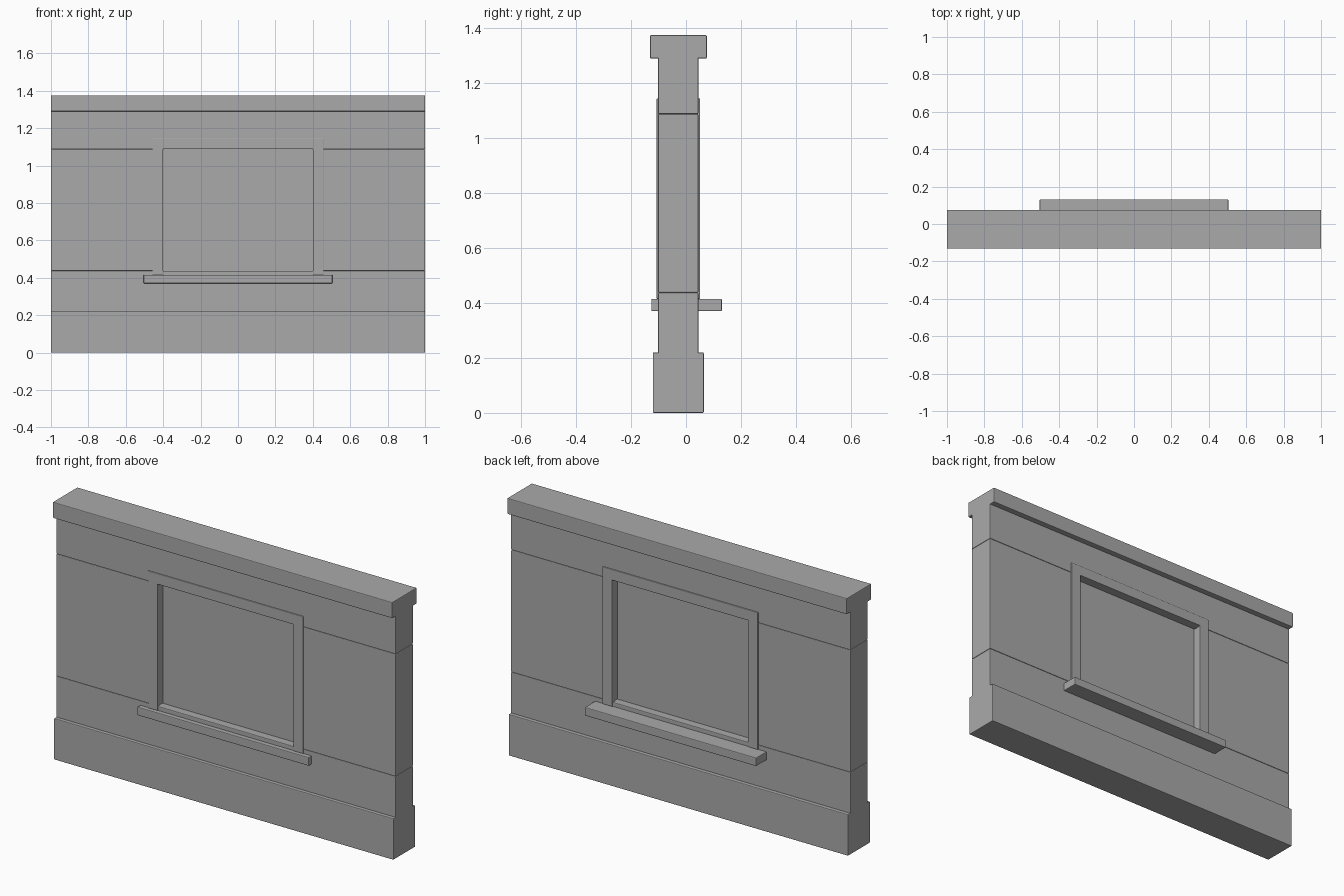
import bpy
import bmesh

cube = bpy.data.objects.get("Cube")
if cube:
    bpy.data.objects.remove(cube, do_unlink=True)

grey = bpy.data.materials.new("plain grey")
grey.use_nodes = True
colour = (0.4, 0.4, 0.4, 1)
grey.diffuse_color = colour
grey.node_tree.nodes["Principled BSDF"].inputs["Base Color"].default_value = colour


def prism(name, outline, y0, y1, bevel=0.004):
    """Extrude an (x, z) outline from y0 to y1 and soften its edges."""
    bm = bmesh.new()
    face = bm.faces.new([bm.verts.new((x, y0, z)) for x, z in outline])
    result = bmesh.ops.extrude_face_region(bm, geom=[face])
    moved = [v for v in result["geom"] if isinstance(v, bmesh.types.BMVert)]
    bmesh.ops.translate(bm, verts=moved, vec=(0, y1 - y0, 0))
    bmesh.ops.recalc_face_normals(bm, faces=bm.faces)
    mesh = bpy.data.meshes.new(name)
    bm.to_mesh(mesh)
    bm.free()
    mesh.materials.append(grey)
    obj = bpy.data.objects.new(name, mesh)
    bpy.context.collection.objects.link(obj)
    if bevel:
        mod = obj.modifiers.new("soft edges", "BEVEL")
        mod.width = bevel
        mod.segments = 2
    return obj


def block(name, x0, x1, y0, y1, z0, z1, bevel=0.004):
    return prism(name, [(x0, z0), (x1, z0), (x1, z1), (x0, z1)], y0, y1, bevel)


front, back = -0.102, 0.045
open_low, open_high, half_open = 0.437, 1.088, 0.4
frame_half, frame_top, sill_top = 0.458, 1.145, 0.415

# Wall courses, whose softened edges meet in fine grooves
block("base_course", -1, 1, -0.121, 0.065, 0, 0.22)
block("lower_course", -1, 1, front, back, 0.2, open_low)
block("upper_course", -1, 1, front, back, open_high, 1.3)
block("wall_cap", -1, 1, -0.131, 0.076, 1.29, 1.375)
for side, sign in (("left", 1), ("right", -1)):
    x0, x1 = sorted((sign * half_open, sign))
    block(side + "_wall_block", x0, x1, front, back, open_low, open_high)

# Recessed panel closing the opening
block("window_panel", -0.42, 0.42, -0.06, 0.003, open_low - 0.02, open_high + 0.02, 0)

# Raised surround on both faces, open at the bottom
surround = [(-frame_half, sill_top), (-half_open, sill_top),
            (-half_open, open_high), (half_open, open_high),
            (half_open, sill_top), (frame_half, sill_top),
            (frame_half, frame_top), (-frame_half, frame_top)]
prism("window_surround_front", surround, -0.107, front + 0.02, 0.003)
prism("window_surround_back", surround, back - 0.02, 0.051, 0.003)

# Sill passing through the wall, deeper at the back
block("window_sill", -0.505, 0.505, -0.126, 0.131, 0.37, sill_top)
